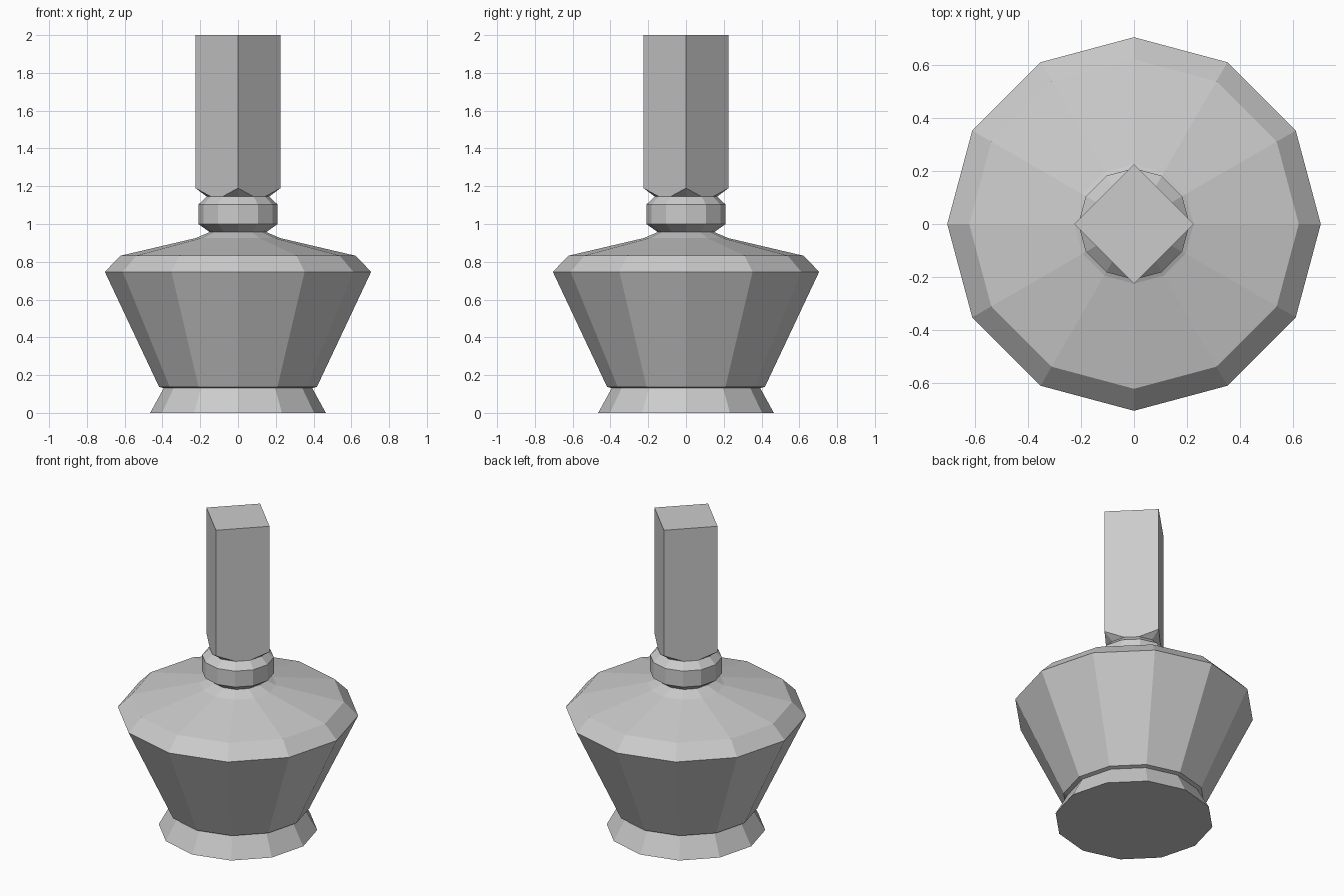
import bpy, bmesh
from math import cos, sin, pi

if "Cube" in bpy.data.objects:
    bpy.data.objects.remove(bpy.data.objects["Cube"])

SIDES = 12


def ring(bm, r, z, n=SIDES):
    return [bm.verts.new((r * cos(2 * pi * i / n), r * sin(2 * pi * i / n), z)) for i in range(n)]


def finish(bm, name):
    bmesh.ops.recalc_face_normals(bm, faces=bm.faces[:])
    mesh = bpy.data.meshes.new(name)
    bm.to_mesh(mesh)
    bm.free()
    obj = bpy.data.objects.new(name, mesh)
    bpy.context.collection.objects.link(obj)
    return obj


# Twelve-sided turned bottle: flared foot, tapered body, shoulder, neck and collar
profile = [(0.465, 0), (0.393, 0.131), (0.418, 0.138), (0.705, 0.747),
           (0.622, 0.832), (0.225, 0.925), (0.15, 0.957),
           (0.21, 1.0), (0.21, 1.103), (0.165, 1.145)]
bm = bmesh.new()
rings = [ring(bm, r, z) for r, z in profile]
for a, b in zip(rings, rings[1:]):
    for i in range(SIDES):
        j = (i + 1) % SIDES
        bm.faces.new((a[i], a[j], b[j], b[i]))
bm.faces.new(rings[0])
bm.faces.new(rings[-1])
finish(bm, "bottle_body")

# Square stopper, corners on the axes, undercut to meet the round collar
bm = bmesh.new()
ring(bm, 0.165, 1.145)
ring(bm, 0.225, 1.19, 4)
ring(bm, 0.225, 2.0, 4)
bmesh.ops.convex_hull(bm, input=bm.verts[:])
bmesh.ops.dissolve_limit(bm, angle_limit=0.02, verts=bm.verts[:], edges=bm.edges[:])
finish(bm, "square_stopper")
